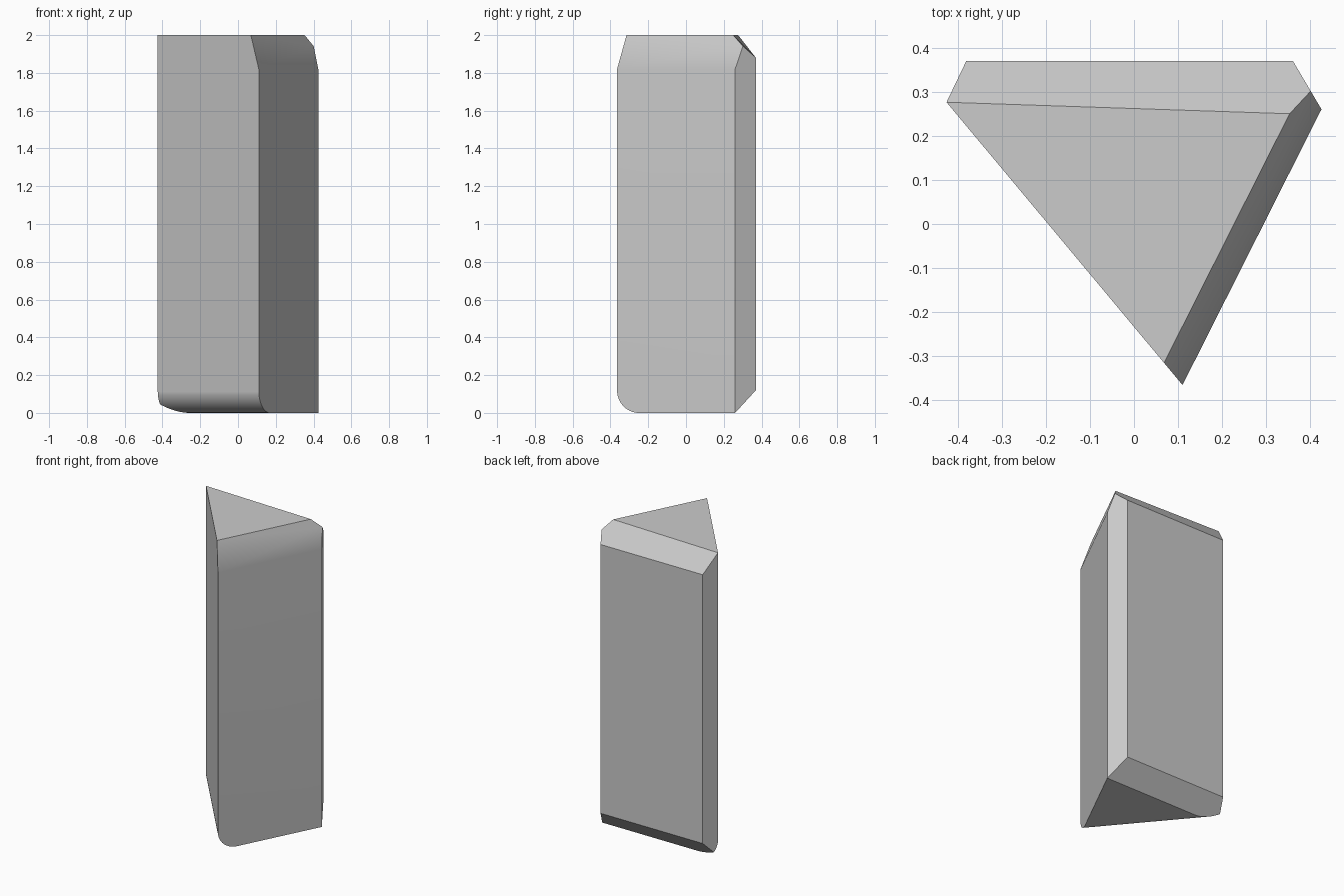
import bpy, bmesh, math
from mathutils import Vector

cube = bpy.data.objects.get("Cube")
if cube:
    bpy.data.objects.remove(cube, do_unlink=True)

HEIGHT = 2.0
ROUND = 0.12      # radius of the rounded foot
STEPS = 12

# Horizontal cross-section, counter-clockwise
left, back_left = (-0.425, 0.276), (-0.38, 0.37)
back_right, right, front = (0.36, 0.37), (0.425, 0.26), (0.11, -0.365)
outline = [front, right, back_right, back_left, left]


def side_normal(a, b):
    """Outward normal of the wall running from a to b."""
    return Vector((b[1] - a[1], a[0] - b[0], 0)).normalized()


def cut(bm, point, normal):
    """Slice off everything on the normal's side and cap the opening."""
    result = bmesh.ops.bisect_plane(
        bm, geom=bm.verts[:] + bm.edges[:] + bm.faces[:], dist=1e-5,
        plane_co=point, plane_no=normal, clear_outer=True)
    rim = [e for e in result["geom_cut"]
           if isinstance(e, bmesh.types.BMEdge) and e.is_boundary]
    bmesh.ops.edgeloop_fill(bm, edges=rim)


# Upright prism
bm = bmesh.new()
base = bm.faces.new([bm.verts.new((x, y, 0)) for x, y in outline])
top = bmesh.ops.extrude_face_region(bm, geom=[base], use_keep_orig=True)
bmesh.ops.translate(bm, vec=(0, 0, HEIGHT),
                    verts=[v for v in top["geom"] if isinstance(v, bmesh.types.BMVert)])
bmesh.ops.recalc_face_normals(bm, faces=bm.faces[:])

# Steep chamfer at the top of the right wall
cut(bm, Vector((*right, 1.82)), side_normal(front, right) * 3 + Vector((0, 0, 1)))

# Back chamfer at the top, levelled along its lower edge
a, b, c = Vector((*left, HEIGHT)), Vector((0.35, 0.25, HEIGHT)), Vector((0, 0.37, 1.88))
cut(bm, a, (b - a).cross(c - a))
for v in bm.verts:
    if v.co.y > 0.365 and v.co.z > 1:
        v.co.z = c.z

# Back chamfer at the bottom
cut(bm, Vector((*right, 0)), Vector((0, 0.12, -0.11)))

# Rounded foot under the left front wall
wall = side_normal(left, front)
axis = Vector((*front, ROUND)) - wall * ROUND
for i in range(1, STEPS):
    angle = math.pi / 2 * i / STEPS
    normal = wall * math.cos(angle) - Vector((0, 0, math.sin(angle)))
    cut(bm, axis + normal * ROUND, normal)

bmesh.ops.remove_doubles(bm, verts=bm.verts[:], dist=1e-5)
bmesh.ops.recalc_face_normals(bm, faces=bm.faces[:])
mesh = bpy.data.meshes.new("chamfered_block")
bm.to_mesh(mesh)
bm.free()
block = bpy.data.objects.new("chamfered_block", mesh)
bpy.context.collection.objects.link(block)

# Plain grey material
grey = bpy.data.materials.new("light_grey")
grey.use_nodes = True
colour = (0.6, 0.6, 0.6, 1)
grey.diffuse_color = colour
grey.node_tree.nodes["Principled BSDF"].inputs["Base Color"].default_value = colour
mesh.materials.append(grey)

# Smooth shading over the soft edges only
bpy.ops.object.select_all(action="DESELECT")
block.select_set(True)
bpy.context.view_layer.objects.active = block
bpy.ops.object.shade_smooth_by_angle(angle=math.radians(30))
weighted = block.modifiers.new("weighted_normals", "WEIGHTED_NORMAL")
weighted.keep_sharp = True
